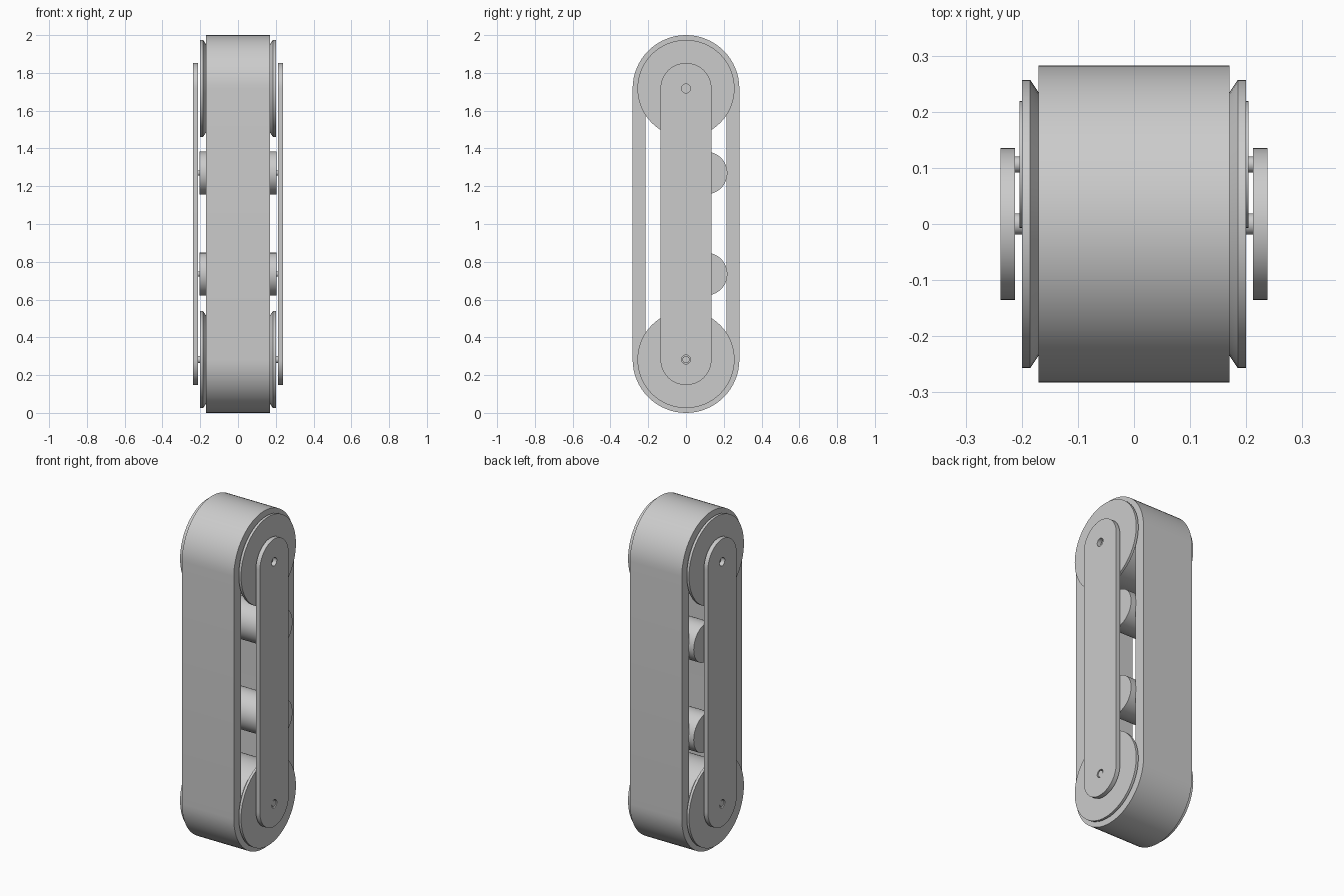
import bpy
import bmesh
from math import pi, sin, cos

cube = bpy.data.objects.get("Cube")
if cube:
    bpy.data.objects.remove(cube, do_unlink=True)

LOW, HIGH = 0.2825, 1.7175   # heights of the two pulley centres
SEG = 64

grey = bpy.data.materials.new("light grey")
grey.use_nodes = True
COLOUR = (0.6, 0.6, 0.6, 1)
grey.diffuse_color = COLOUR
grey.node_tree.nodes["Principled BSDF"].inputs["Base Color"].default_value = COLOUR


def finish(bm, name):
    bmesh.ops.recalc_face_normals(bm, faces=bm.faces)
    mesh = bpy.data.meshes.new(name)
    bm.to_mesh(mesh)
    bm.free()
    mesh.materials.append(grey)
    obj = bpy.data.objects.new(name, mesh)
    bpy.context.collection.objects.link(obj)
    bpy.ops.object.select_all(action='DESELECT')
    obj.select_set(True)
    bpy.context.view_layer.objects.active = obj
    bpy.ops.object.shade_smooth_by_angle(angle=pi / 6)
    return obj


def stadium(radius):
    """Outline of a slot shape around both pulley centres, as (y, z)."""
    n = SEG // 2
    top = [(radius * cos(pi * i / n), HIGH + radius * sin(pi * i / n)) for i in range(n + 1)]
    bottom = [(-y, LOW + HIGH - z) for y, z in top]
    return top + bottom


def circle(radius, y, z, n=SEG):
    return [(y + radius * cos(2 * pi * i / n), z + radius * sin(2 * pi * i / n)) for i in range(n)]


def extrude(name, loops, x0, x1):
    """Plate between x0 and x1: the first loop is the rim, the others are holes."""
    bm = bmesh.new()
    edges = []
    for loop in loops:
        verts = [bm.verts.new((x0, y, z)) for y, z in loop]
        edges += [bm.edges.new((a, b)) for a, b in zip(verts, verts[1:] + verts[:1])]
    bmesh.ops.triangle_fill(bm, edges=edges, use_beauty=True, normal=(1, 0, 0))
    ext = bmesh.ops.extrude_face_region(bm, geom=bm.faces[:], use_keep_orig=True)
    moved = [v for v in ext["geom"] if isinstance(v, bmesh.types.BMVert)]
    bmesh.ops.translate(bm, verts=moved, vec=(x1 - x0, 0, 0))
    return finish(bm, name)


def turned(name, profile, y, z, n=SEG):
    """Solid of revolution along x from (x, radius) points, capped at both ends."""
    bm = bmesh.new()
    rings = [[bm.verts.new((x, py, pz)) for py, pz in circle(r, y, z, n)] for x, r in profile]
    for a, b in zip(rings, rings[1:]):
        for i in range(n):
            j = (i + 1) % n
            bm.faces.new((a[i], a[j], b[j], b[i]))
    bm.faces.new(rings[0])
    bm.faces.new(rings[-1])
    return finish(bm, name)


# Belt running round both pulleys
bm = bmesh.new()
outer, inner = stadium(0.2825), stadium(0.215)
rings = [[bm.verts.new((x, y, z)) for y, z in loop]
         for x, loop in ((-0.17, outer), (0.17, outer), (0.17, inner), (-0.17, inner))]
for a, b in zip(rings, rings[1:] + rings[:1]):
    for i in range(len(a)):
        j = (i + 1) % len(a)
        bm.faces.new((a[i], a[j], b[j], b[i]))
finish(bm, "belt")

# Flanged pulleys with sloping inner flange faces
half = [(0.157, 0.215), (0.185, 0.257), (0.20, 0.257)]
pulley = [(-x, r) for x, r in reversed(half)] + half
turned("lower_pulley", pulley, 0, LOW)
turned("upper_pulley", pulley, 0, HIGH)

# Lower axle
turned("lower_axle", [(-0.235, 0.019), (0.235, 0.019)], 0, LOW, 32)

# Support rollers and their pins, behind the centre line
for name, z in (("lower", 0.735), ("upper", 1.27)):
    turned(name + "_roller", [(-0.204, 0.113), (0.204, 0.113)], 0.106, z)
    turned(name + "_roller_pin", [(-0.22, 0.014), (0.22, 0.014)], 0.106, z, 24)

# Side plates with axle holes
for side, s in (("left", 1), ("right", -1)):
    extrude(side + "_side_plate",
            [stadium(0.135), circle(0.024, 0, LOW, 32), circle(0.024, 0, HIGH, 32)],
            s * 0.212, s * 0.238)
